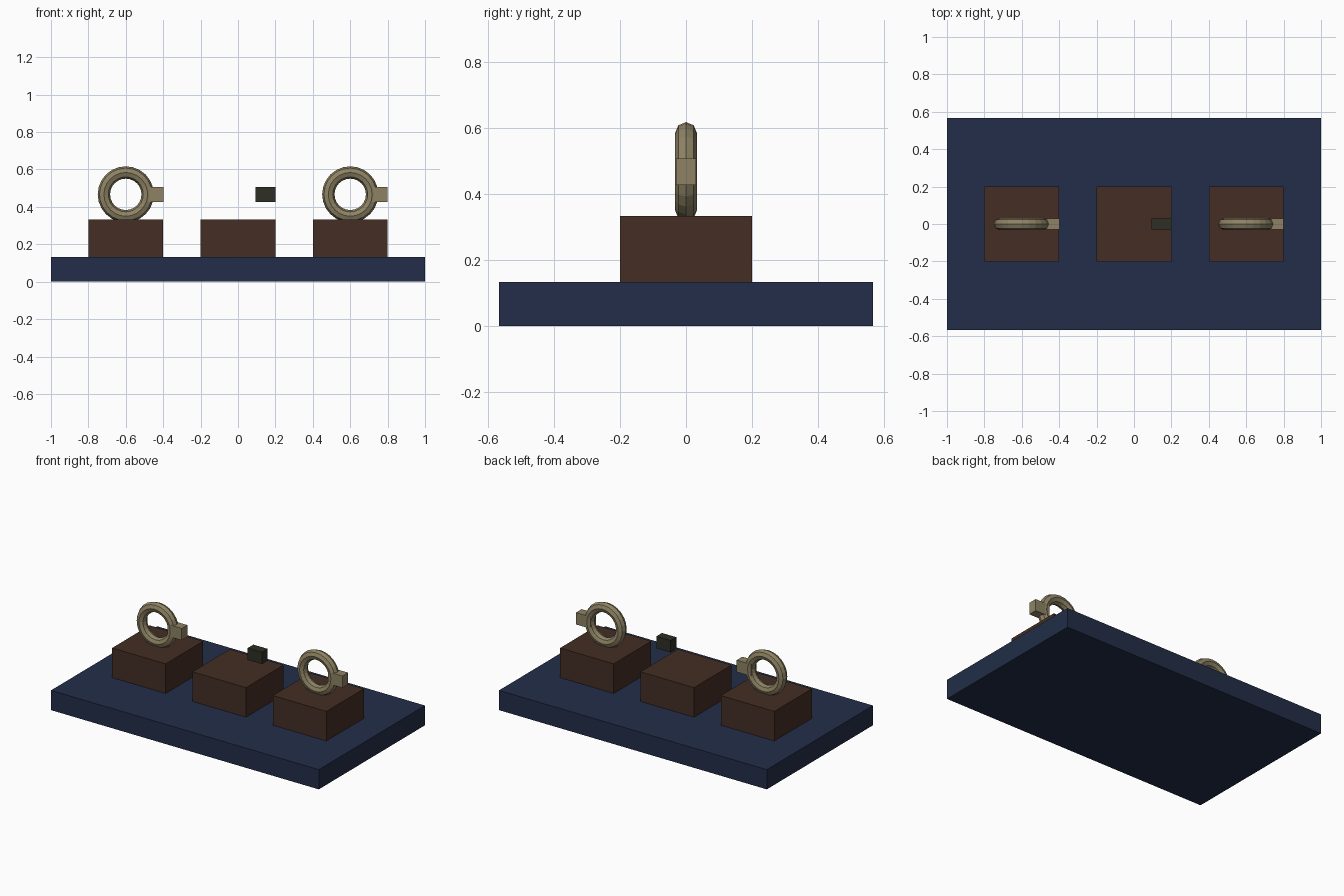
import bpy
import bmesh
from math import cos, sin, tau

cube = bpy.data.objects.get("Cube")
if cube:
    bpy.data.objects.remove(cube, do_unlink=True)


def material(name, rgb):
    mat = bpy.data.materials.new(name)
    mat.use_nodes = True
    color = (*rgb, 1)
    mat.diffuse_color = color
    mat.node_tree.nodes["Principled BSDF"].inputs["Base Color"].default_value = color
    return mat


navy = material("navy", (0.016, 0.027, 0.065))
brown = material("brown", (0.058, 0.027, 0.017))
tan = material("tan", (0.27, 0.225, 0.127))
charcoal = material("charcoal green", (0.026, 0.028, 0.018))


def finish(name, bm, mat, location):
    mesh = bpy.data.meshes.new(name)
    bmesh.ops.recalc_face_normals(bm, faces=bm.faces)
    bm.to_mesh(mesh)
    bm.free()
    mesh.materials.append(mat)
    obj = bpy.data.objects.new(name, mesh)
    obj.location = location
    bpy.context.collection.objects.link(obj)


def box(name, size, location, mat):
    bm = bmesh.new()
    bmesh.ops.create_cube(bm, size=1)
    bmesh.ops.scale(bm, vec=size, verts=bm.verts)
    finish(name, bm, mat, location)


def ring(name, location, mat, major=0.117, minor=0.033, sides=8, steps=24):
    # Upright ring: an octagonal section spun about the y axis
    bm = bmesh.new()
    section = [bm.verts.new((major + minor * cos(tau * i / sides),
                             minor * sin(tau * i / sides), 0))
               for i in range(sides)]
    edges = [bm.edges.new((section[i - 1], section[i])) for i in range(sides)]
    bmesh.ops.spin(bm, geom=section + edges, cent=(0, 0, 0), axis=(0, 1, 0),
                   angle=tau, steps=steps, use_merge=True)
    bmesh.ops.remove_doubles(bm, verts=bm.verts, dist=0.0001)
    finish(name, bm, mat, location)


# Base slab
box("base_slab", (2, 1.133, 0.133), (0, 0, 0.0667), navy)

# Pedestals with their tabs; the outer two also carry rings
for side, x in (("right", -0.6), ("middle", 0), ("left", 0.6)):
    box(side + "_pedestal", (0.4, 0.4, 0.2), (x, 0, 0.233), brown)
    box(side + "_tab", (0.107, 0.06, 0.08), (x + 0.147, 0, 0.467),
        tan if x else charcoal)
    if x:
        ring(side + "_ring", (x, 0, 0.467), tan)
